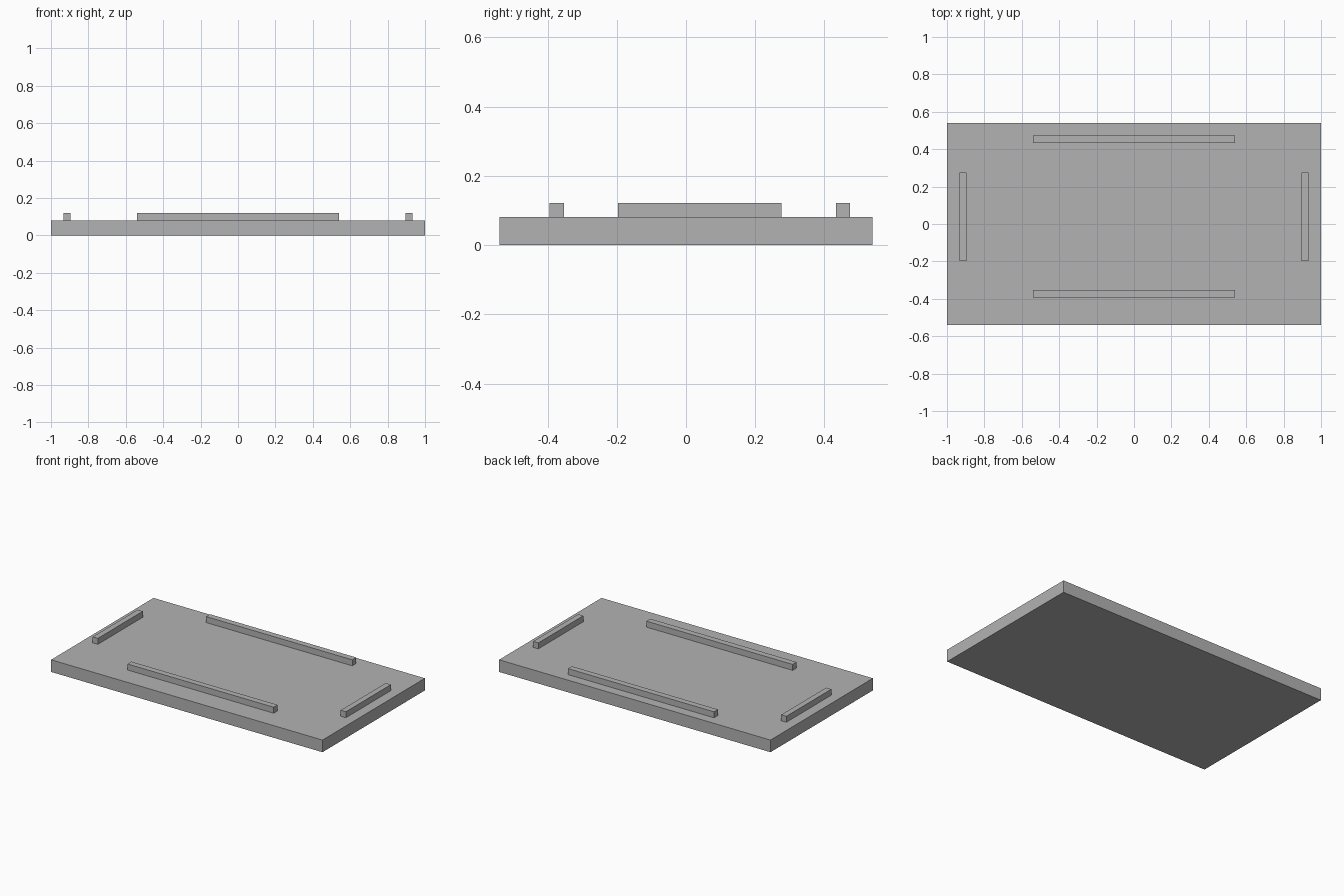
import bpy
import bmesh
from mathutils import Matrix, Vector

cube = bpy.data.objects.get("Cube")
if cube:
    bpy.data.objects.remove(cube, do_unlink=True)

grey = bpy.data.materials.new("grey")
grey.use_nodes = True
colour = (0.45, 0.45, 0.45, 1)
grey.diffuse_color = colour
grey.node_tree.nodes["Principled BSDF"].inputs["Base Color"].default_value = colour


def box(name, low, high):
    """Flat-shaded box between two opposite corners."""
    low, high = Vector(low), Vector(high)
    bm = bmesh.new()
    place = Matrix.Translation((low + high) / 2) @ Matrix.Diagonal((*(high - low), 1))
    bmesh.ops.create_cube(bm, size=1, matrix=place)
    mesh = bpy.data.meshes.new(name)
    bm.to_mesh(mesh)
    bm.free()
    mesh.materials.append(grey)
    obj = bpy.data.objects.new(name, mesh)
    bpy.context.collection.objects.link(obj)


SLAB_TOP, RAIL_TOP = 0.081, 0.121

# Base slab
box("base_slab", (-1, -0.539, 0), (1, 0.539, SLAB_TOP))

# Long rails along the front and back edges
for name, y in (("front_rail", -0.394), ("back_rail", 0.433)):
    box(name, (-0.539, y, SLAB_TOP), (0.539, y + 0.041, RAIL_TOP))

# Short rails along the two ends
for name, x in (("right_rail", -0.914), ("left_rail", 0.914)):
    box(name, (x - 0.019, -0.197, SLAB_TOP), (x + 0.019, 0.276, RAIL_TOP))
